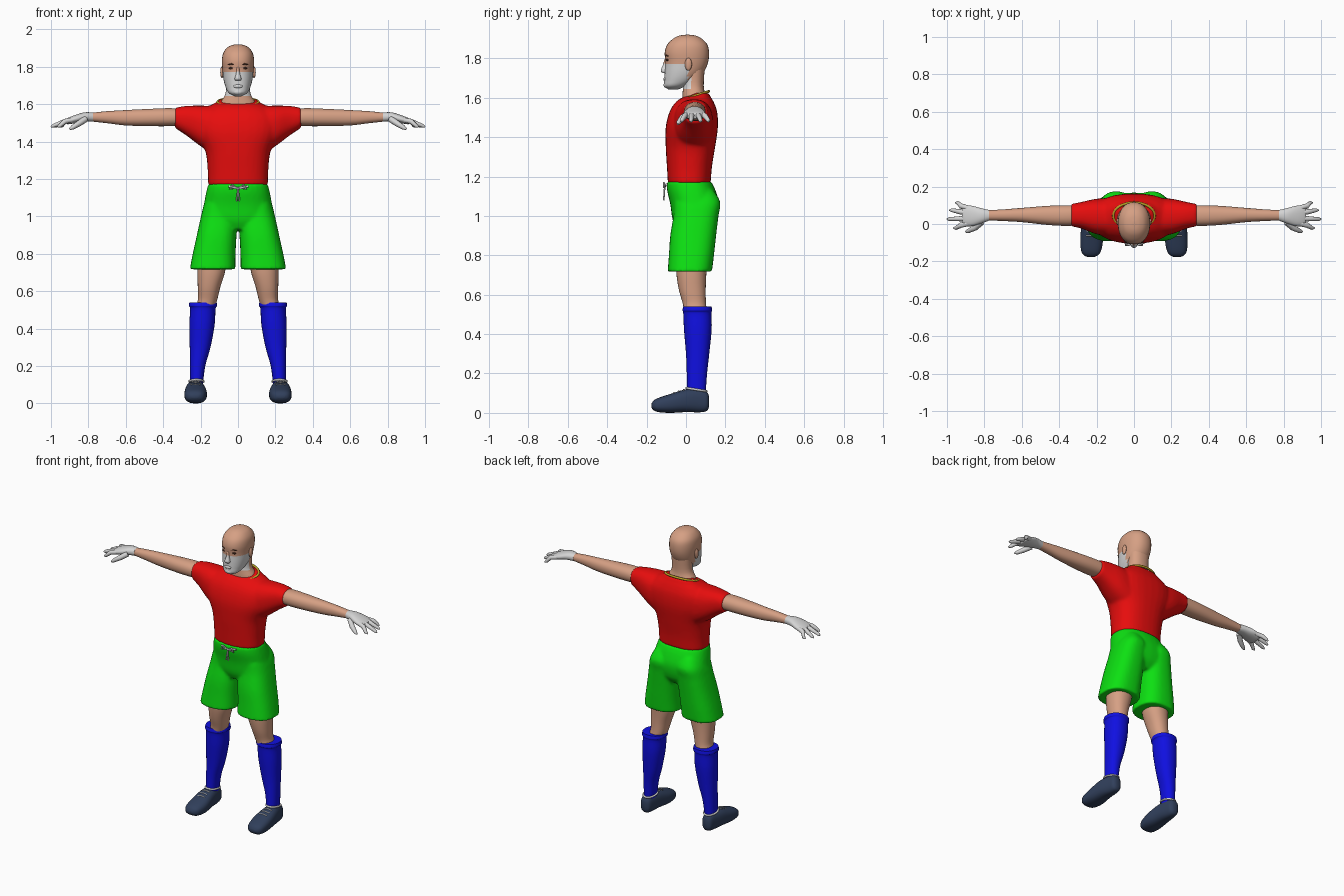
import bpy, bmesh
from math import sin, cos, pi, copysign

if "Cube" in bpy.data.objects:
    bpy.data.objects.remove(bpy.data.objects["Cube"])


def material(name, *rgb):
    m = bpy.data.materials.new(name)
    m.use_nodes = True
    m.diffuse_color = (*rgb, 1)
    m.node_tree.nodes["Principled BSDF"].inputs["Base Color"].default_value = (*rgb, 1)
    return m


SKIN = material("skin", .67, .35, .23)
GREY = material("pale_grey", .66, .66, .66)
RED = material("shirt_red", .8, .004, .004)
GREEN = material("shorts_green", .004, .75, .006)
BLUE = material("sock_blue", .005, .005, .75)
NAVY = material("shoe_navy", .03, .05, .105)
GOLD = material("collar_gold", .5, .36, .02)
BROWN = material("dark_brown", .09, .035, .02)
SIDES = (("left", 1), ("right", -1))


def spline(a, b, c, d, t):
    return b + t / 2 * (c - a + t * (2 * a - 5 * b + 4 * c - d + t * (3 * (b - c) + d - a)))


def add_loft(bm, rings, axis="z", side=1, power=2.2, n=32, steps=4):
    """Closed skin over rings of (position, u min, u max, v min, v max)."""
    last = len(rings) - 1
    dense = []
    for i in range(last):
        four = [rings[min(max(i + k, 0), last)] for k in (-1, 0, 1, 2)]
        dense += [[spline(*v, s / steps) for v in zip(*four)] for s in range(steps)]
    dense.append(rings[-1])
    loops = []
    for p, u0, u1, v0, v1 in dense:
        loop = []
        for k in range(n):
            c, s = cos(2 * pi * k / n), sin(2 * pi * k / n)
            u = (u0 + u1) / 2 + (u1 - u0) / 2 * copysign(abs(c) ** (2 / power), c)
            v = (v0 + v1) / 2 + (v1 - v0) / 2 * copysign(abs(s) ** (2 / power), s)
            x, y, z = {"z": (u, v, p), "x": (p, u, v), "y": (u, p, v)}[axis]
            loop.append(bm.verts.new((x * side, y, z)))
        loops.append(loop)
    for a, b in zip(loops, loops[1:]):
        for k in range(n):
            bm.faces.new((a[k], a[k - 1], b[k - 1], b[k]))
    bm.faces.new(loops[0])
    bm.faces.new(loops[-1])


def finish(name, bm, *mats, fuse=False):
    bmesh.ops.recalc_face_normals(bm, faces=bm.faces)
    mesh = bpy.data.meshes.new(name)
    bm.to_mesh(mesh)
    bm.free()
    for m in mats:
        mesh.materials.append(m)
    ob = bpy.data.objects.new(name, mesh)
    bpy.context.collection.objects.link(ob)
    bpy.ops.object.select_all(action="DESELECT")
    ob.select_set(True)
    bpy.context.view_layer.objects.active = ob
    bpy.ops.object.shade_smooth_by_angle(angle=pi / 3)
    if fuse:  # blend overlapping volumes into one cloth surface
        r = ob.modifiers.new("fuse", "REMESH")
        r.mode, r.voxel_size, r.use_smooth_shade = "VOXEL", .009, True
        s = ob.modifiers.new("soften", "SMOOTH")
        s.factor, s.iterations = .5, 5
    return ob


def loft(name, mat, rings, **opts):
    bm = bmesh.new()
    add_loft(bm, rings, **opts)
    return finish(name, bm, mat)


def ball(name, mat, centre, size):
    bm = bmesh.new()
    bmesh.ops.create_uvsphere(bm, u_segments=16, v_segments=10, radius=1)
    bmesh.ops.scale(bm, vec=size, verts=bm.verts)
    bmesh.ops.translate(bm, vec=centre, verts=bm.verts)
    return finish(name, bm, mat)


def tube(name, mat, points, radii, side=1, closed=False):
    cu = bpy.data.curves.new(name, "CURVE")
    cu.dimensions, cu.bevel_depth, cu.bevel_resolution = "3D", 1, 3
    cu.use_fill_caps = True
    sp = cu.splines.new("POLY")
    sp.points.add(len(points) - 1)
    sp.use_cyclic_u = closed
    for p, (x, y, z), r in zip(sp.points, points, radii):
        p.co, p.radius = (x * side, y, z, 1), r
    cu.materials.append(mat)
    ob = bpy.data.objects.new(name, cu)
    bpy.context.collection.objects.link(ob)


def paint(ob, rule):
    for f in ob.data.polygons:
        f.material_index = int(rule(f.center))


# Head and neck, with a pale lower face
head = loft("head", SKIN, [
    (1.642, -.02, .02, -.09, -.04), (1.66, -.05, .05, -.11, 0), (1.69, -.066, .066, -.11, .05),
    (1.73, -.077, .077, -.108, .09), (1.78, -.083, .083, -.105, .112),
    (1.83, -.086, .086, -.108, .117), (1.87, -.08, .08, -.095, .108),
    (1.9, -.06, .06, -.065, .08), (1.915, -.034, .034, -.035, .05), (1.92, -.008, .008, 0, .016)],
    steps=6)
head.data.materials.append(GREY)
paint(head, lambda c: c.z < 1.77 and c.y < .01)
neck = loft("neck", SKIN, [
    (1.56, -.11, .11, -.02, .11), (1.61, -.093, .093, -.018, .1),
    (1.66, -.066, .066, -.015, .09), (1.75, -.066, .066, -.01, .095)])
neck.data.materials.append(GREY)
paint(neck, lambda c: c.z > 1.65 and c.y < .03)

# Face details
nose = loft("nose", GREY, [
    (1.725, -.014, .014, -.118, -.09), (1.737, -.018, .018, -.128, -.09),
    (1.765, -.01, .01, -.118, -.09), (1.8, -.007, .007, -.107, -.09)], n=16)
nose.data.materials.append(SKIN)
paint(nose, lambda c: c.z > 1.77)
ball("lips", GREY, (0, -.106, 1.695), (.025, .009, .01))
ball("chin", GREY, (0, -.098, 1.665), (.028, .016, .016))
for label, s in SIDES:
    ball(label + "_ear", SKIN, (.086 * s, .012, 1.77), (.009, .018, .032))
    ball(label + "_eye", BROWN, (.036 * s, -.094, 1.792), (.014, .008, .006))
    tube(label + "_eyebrow", BROWN, [(.02, -.103, 1.81), (.036, -.099, 1.815), (.055, -.086, 1.81)],
         (.003, .004, .002), s)

# Shirt with sleeves
bm = bmesh.new()
add_loft(bm, [
    (1.165, -.16, .16, -.092, .125), (1.25, -.162, .162, -.097, .132),
    (1.35, -.175, .175, -.103, .148), (1.45, -.22, .22, -.103, .162),
    (1.53, -.22, .22, -.083, .158), (1.58, -.17, .17, -.05, .14),
    (1.605, -.125, .125, -.01, .125), (1.625, -.1, .1, .04, .115)], power=2.4)
for label, s in SIDES:
    add_loft(bm, [
        (.1, -.07, .14, 1.31, 1.59), (.2, -.055, .135, 1.375, 1.592),
        (.28, -.025, .118, 1.435, 1.59), (.337, -.012, .107, 1.472, 1.58)],
        axis="x", side=s, power=2.4)
finish("shirt", bm, RED, fuse=True)
ring = [2 * pi * k / 32 for k in range(32)]
tube("collar", GOLD, [(.11 * cos(a), .045 + .07 * sin(a), 1.61 + .022 * sin(a)) for a in ring],
     [.007] * 32, closed=True)

# Shorts
bm = bmesh.new()
add_loft(bm, [
    (.93, -.18, .18, -.045, .12), (.98, -.195, .195, -.068, .155), (1.06, -.183, .183, -.08, .168),
    (1.13, -.17, .17, -.096, .15), (1.175, -.158, .158, -.098, .128)], power=2.4)
for label, s in SIDES:
    add_loft(bm, [
        (.717, .014, .258, -.093, .132), (.8, .013, .242, -.087, .142),
        (.9, .008, .22, -.08, .153), (1, .004, .198, -.064, .165),
        (1.07, .01, .18, -.06, .174), (1.13, .03, .15, -.05, .14)], side=s, power=2.5)
finish("shorts", bm, GREEN, fuse=True)

# Drawstring bow
tube("drawstring_knot", GREY, [(-.05, -.1, 1.16), (0, -.108, 1.15), (.055, -.1, 1.16)], [.006] * 3)
for label, s in SIDES:
    tube(label + "_drawstring_loop", GREY,
         [(0, -.108, 1.15), (.03, -.112, 1.168), (.045, -.112, 1.145)], [.005] * 3, s, True)
    tube(label + "_drawstring_end", GREY, [(0, -.108, 1.15), (.008, -.113, 1.08)], [.004] * 2, s)

# Limbs, socks and shoes
for label, s in SIDES:
    loft(label + "_arm", SKIN, [
        (.28, -.005, .1, 1.485, 1.572), (.36, -.01, .1, 1.482, 1.578),
        (.46, -.005, .097, 1.482, 1.575), (.6, .01, .086, 1.486, 1.568),
        (.7, .016, .078, 1.498, 1.562), (.79, .02, .073, 1.508, 1.553)], axis="x", side=s)
    loft(label + "_palm", GREY, [
        (.775, .018, .075, 1.506, 1.555), (.82, .002, .085, 1.505, 1.556),
        (.87, -.012, .098, 1.498, 1.542), (.91, -.008, .095, 1.492, 1.526),
        (.92, .01, .08, 1.498, 1.518)], axis="x", side=s)
    fingers = (("little", .084, .955, .114), ("ring", .058, .987, .074),
               ("middle", .03, 1, .026), ("index", .004, .965, -.022))
    for finger, base, tip, spread in fingers:
        tube(f"{label}_{finger}_finger", GREY,
             [(.88, base, 1.516), (.925, base * .6 + spread * .4, 1.508),
              (tip - .012, spread, 1.484), (tip, spread, 1.478)], (.014, .014, .01, .004), s)
    tube(label + "_thumb", GREY,
         [(.815, .01, 1.52), (.85, -.02, 1.497), (.885, -.037, 1.475), (.9, -.042, 1.466)],
         (.017, .016, .012, .005), s)

    loft(label + "_leg", SKIN, [
        (.5, .13, .235, -.01, .11), (.55, .112, .215, -.015, .102), (.62, .095, .215, -.035, .1),
        (.7, .07, .217, -.048, .103), (.78, .06, .215, -.05, .11)], side=s)
    loft(label + "_sock", BLUE, [
        (.1, .188, .256, .005, .1), (.2, .175, .257, .004, .107), (.3, .147, .258, 0, .118),
        (.42, .125, .26, -.01, .13), (.505, .12, .256, -.014, .13),
        (.52, .112, .263, -.018, .133), (.54, .114, .26, -.014, .13)], side=s)
    loft(label + "_shoe", NAVY, [
        (-.176, .212, .25, .028, .045), (-.165, .19, .27, .014, .062),
        (-.14, .175, .283, .004, .076), (-.08, .166, .287, 0, .096),
        (0, .175, .28, .004, .12), (.07, .185, .266, .003, .122),
        (.105, .193, .258, .01, .108), (.117, .21, .242, .03, .085)],
        axis="y", side=s, power=2.5)
    tube(label + "_ankle_trim", GREY,
         [(.222 + .038 * cos(a), .053 + .051 * sin(a), .118 - .008 * sin(a)) for a in ring],
         [.006] * 32, s, True)
    for k in range(3):
        y, z = -.012 - .025 * k, .117 - .008 * k
        tube(f"{label}_lace_{k + 1}", GREY,
             [(.2, y, z - .004), (.227, y, z + .001), (.255, y, z - .004)], [.004] * 3, s)
